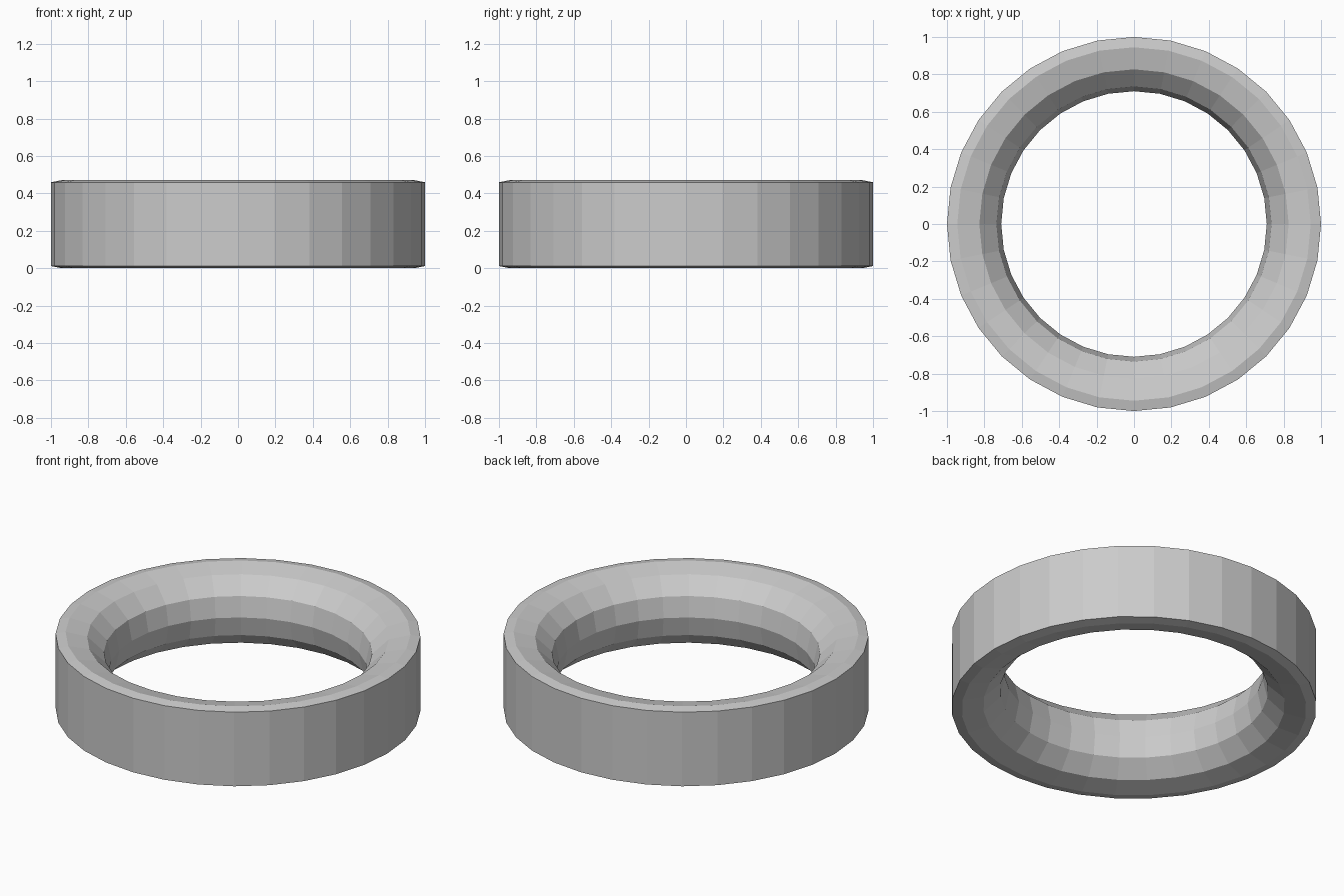
import bpy, bmesh
from math import cos, sin, tau

if "Cube" in bpy.data.objects:
    bpy.data.objects.remove(bpy.data.objects["Cube"])

SIDES = 32
MID = 0.235  # mid height of the ring

# Upper half of the cross-section (radius, height above mid), waist to outer wall
half = [(0.71, 0.0), (0.735, 0.118), (0.827, 0.207), (0.945, 0.235), (1.0, 0.224)]
profile = half + [(r, -h) for r, h in reversed(half[1:])]

# Revolve the closed cross-section into a flat-shaded ring
bm = bmesh.new()
rings = []
for i in range(SIDES):
    a = tau * i / SIDES
    rings.append([bm.verts.new((r * cos(a), r * sin(a), MID + h)) for r, h in profile])
n = len(profile)
for i in range(SIDES):
    p, q = rings[i], rings[(i + 1) % SIDES]
    for j in range(n):
        k = (j + 1) % n
        bm.faces.new((p[j], q[j], q[k], p[k]))
bmesh.ops.recalc_face_normals(bm, faces=bm.faces)

mesh = bpy.data.meshes.new("ring")
bm.to_mesh(mesh)
bm.free()
bpy.context.collection.objects.link(bpy.data.objects.new("ring", mesh))
